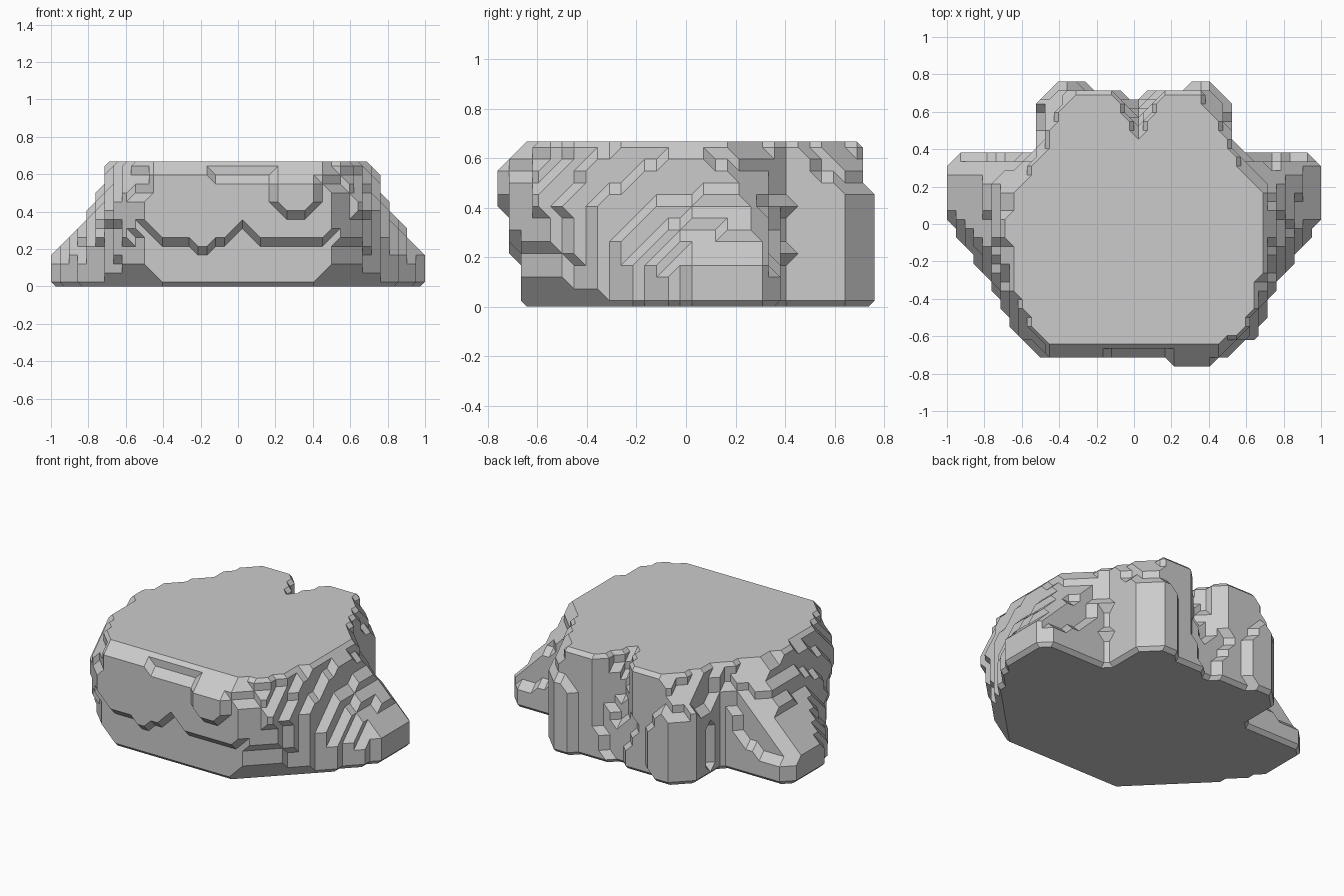
import bpy, bmesh
from mathutils import Vector, noise
from itertools import product

if "Cube" in bpy.data.objects:
    bpy.data.objects.remove(bpy.data.objects["Cube"])

H = 2 / 42          # block size of the stepped surface
NX, NY, NZ = 21, 16, 14

# Half outlines: front -> side spur -> rear lobe -> rear notch, at three heights
LOW = [(.45, -.69), (.6, -.57), (.76, -.33), (1, .02), (1.01, .3), (.95, .36), (.57, .36),
       (.5, .48), (.52, .66), (.42, .75), (.29, .75), (.2, .71), (0, .68)]
MID = [(.51, -.71), (.66, -.58), (.74, -.36), (.79, .05), (.79, .24), (.74, .3), (.55, .37),
       (.51, .48), (.52, .65), (.42, .75), (.29, .74), (.14, .71), (0, .57)]
TOP = [(.43, -.66), (.56, -.57), (.65, -.4), (.7, -.1), (.69, .16), (.63, .21), (.53, .36),
       (.48, .46), (.43, .57), (.33, .69), (.25, .71), (.12, .71), (0, .47)]
Z_LOW, Z_MID, Z_TOP = .14, .42, .67


def outline(z):
    """Mirrored plan outline at height z."""
    if z < Z_MID:
        p, q, t = LOW, MID, max(0, (z - Z_LOW) / (Z_MID - Z_LOW))
    else:
        p, q, t = MID, TOP, (z - Z_MID) / (Z_TOP - Z_MID)
    half = [Vector(a).lerp(Vector(b), t) for a, b in zip(p, q)]
    return half + [Vector((-v.x, v.y)) for v in reversed(half)]


def in_polygon(x, y, poly):
    hit = False
    for a, b in zip(poly, poly[1:] + poly[:1]):
        if (a.y > y) != (b.y > y) and x < a.x + (b.x - a.x) * (y - a.y) / (b.y - a.y):
            hit = not hit
    return hit


def lip(x):
    """Wavy underside of the raised front plate."""
    tooth_up = max(0, .1 - abs(x - .04))
    tooth_down = max(0, .06 - abs(x + .18))
    return .23 + tooth_up - tooth_down + max(0, abs(x - .04) - .42)


def filled(i, j, k, poly):
    x, y, z = (i + .5) * H, (j + .5) * H, (k + .5) * H
    if j == -NY:                                   # small boss on the front
        return (.2 if k > 8 else .25) < x < (.43 if k > 8 else .4) and 8 <= k <= 11
    # trim the plan corners at the foot of the front
    if z < .15 and y < -.3 and abs(x) - y > 1.06 + z:
        return False
    if y < -.67:                                   # raised front plate
        if z < lip(x) or k > 12 or (k == 12 and -.13 < x < .17):
            return False
        if -.46 < x < .48:
            return True
    rough = abs(x) < .93 and -.6 < y < .66
    n = 1 + (.012 * noise.noise(Vector((x, y, z)) * 7) if rough else 0)
    return in_polygon(x * n - .025 * z, y * n, poly)


solid = set()
for k in range(NZ):
    poly = outline((k + .5) * H)
    for i, j in product(range(-NX, NX), range(-NY, NY)):
        if filled(i, j, k, poly):
            solid.add((i, j, k))

# Skin the blocks with a chamfered surface through the midpoints of block edges
bm = bmesh.new()
verts = {}


def vert(key):
    if key not in verts:
        verts[key] = bm.verts.new([(c + 1) * H / 2 for c in key])
    return verts[key]


def midpoint(a, b):
    return tuple(p + q for p, q in zip(a, b))


def add_patch(loop):
    """Fan the loop from the corner that gives the flattest facets."""
    best, best_score = None, -99
    for s in range(len(loop)):
        r = [vert(v) for v in loop[s:] + loop[:s]]
        tris = [(r[0], r[m], r[m + 1]) for m in range(1, len(r) - 1)]
        normals = [(b.co - a.co).cross(c.co - a.co).normalized() for a, b, c in tris]
        score = sum(1 if p.dot(q) > .999 else .3 * p.dot(q) for p, q in zip(normals, normals[1:]))
        if min(n.length for n in normals) > .5 and score > best_score:
            best, best_score = tris, score
    for t in best or [[vert(v) for v in loop]]:
        bm.faces.new(t)


CORNERS = list(product((0, 1), repeat=3))
for cell in product(range(-NX - 1, NX), range(-NY - 1, NY), range(-1, NZ)):
    if sum(midpoint(cell, o) in solid for o in CORNERS) in (0, 8):
        continue
    link = {}
    for axis, side in product(range(3), (0, 1)):
        ring = []
        for du, dv in ((0, 0), (1, 0), (1, 1), (0, 1)):
            c = list(cell)
            c[axis] += side
            c[(axis + 1) % 3] += du
            c[(axis + 2) % 3] += dv
            ring.append(tuple(c))
        if side == 0:
            ring.reverse()
        for m in range(4):
            if ring[m] in solid and ring[m - 1] not in solid:
                e = m
                while ring[(e + 1) % 4] in solid:
                    e += 1
                link[midpoint(ring[m], ring[m - 1])] = midpoint(ring[e % 4], ring[(e + 1) % 4])
    while link:
        key, nxt = link.popitem()
        loop = [key]
        while nxt != key:
            loop.append(nxt)
            nxt = link.pop(nxt)
        add_patch(loop)

# Merge coplanar pieces into large flat facets
bmesh.ops.recalc_face_normals(bm, faces=bm.faces[:])
bmesh.ops.dissolve_limit(bm, angle_limit=.01, verts=bm.verts[:], edges=bm.edges[:])
mesh = bpy.data.meshes.new("rock")
bm.to_mesh(mesh)
bm.free()
rock = bpy.data.objects.new("rock", mesh)
bpy.context.collection.objects.link(rock)
